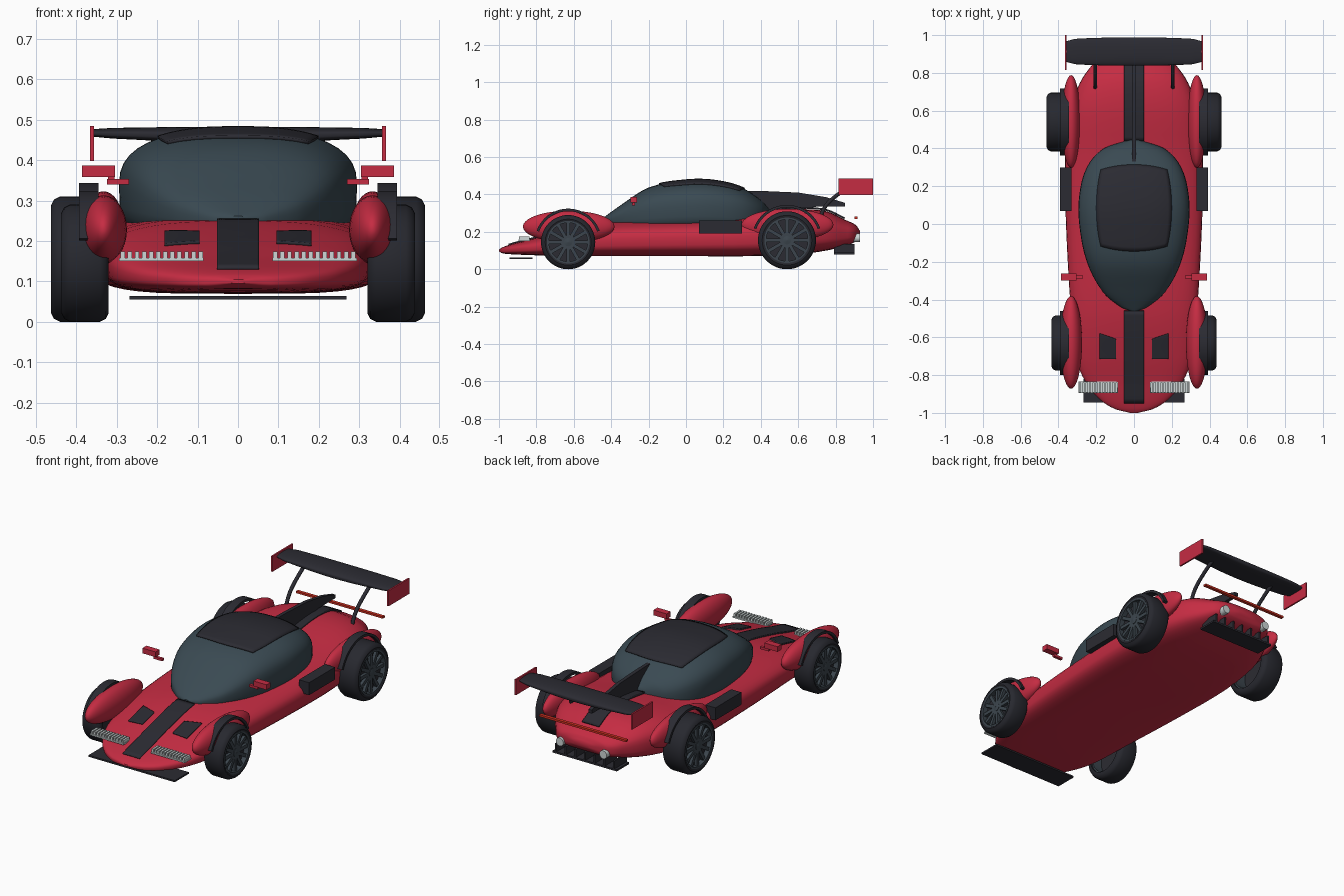
import bpy, bmesh, math
from mathutils import Matrix, Vector

if "Cube" in bpy.data.objects:
    bpy.data.objects.remove(bpy.data.objects["Cube"])


def material(name, color):
    m = bpy.data.materials.new(name)
    m.use_nodes = True
    m.diffuse_color = (*color, 1)
    m.node_tree.nodes["Principled BSDF"].inputs["Base Color"].default_value = (*color, 1)
    return m


RED = material("red paint", (0.56, 0.025, 0.055))
GLASS = material("slate glass", (0.042, 0.068, 0.085))
BLACK = material("black trim", (0.024, 0.024, 0.032))
TYRE = material("tyre rubber", (0.02, 0.021, 0.028))
RIM = material("rim grey", (0.045, 0.06, 0.075))
SILVER = material("light silver", (0.62, 0.68, 0.68))
LAMP = material("tail lamp red", (0.65, 0.03, 0.015))


def finish(name, bm, mat, mirror=False, smooth=True):
    """Turn a bmesh into a named, coloured object."""
    bmesh.ops.recalc_face_normals(bm, faces=bm.faces)
    mesh = bpy.data.meshes.new(name)
    bm.to_mesh(mesh)
    bm.free()
    mesh.materials.append(mat)
    ob = bpy.data.objects.new(name, mesh)
    bpy.context.collection.objects.link(ob)
    if smooth:
        bpy.ops.object.select_all(action="DESELECT")
        ob.select_set(True)
        bpy.context.view_layer.objects.active = ob
        bpy.ops.object.shade_smooth_by_angle(angle=math.radians(40))
    if mirror:
        ob.modifiers.new("Mirror", "MIRROR")
    return ob


def box(name, lo, hi, mat, mirror=False, bm=None):
    """Axis-aligned block between two corners."""
    own = bm is None
    bm = bm or bmesh.new()
    lo, hi = Vector(lo), Vector(hi)
    mtx = Matrix.Translation((lo + hi) / 2) @ Matrix.Diagonal((*(hi - lo), 1))
    bmesh.ops.create_cube(bm, size=1, matrix=mtx)
    return finish(name, bm, mat, mirror, False) if own else None


def sample(stations, p):
    """Smoothly interpolate a station list at position p."""
    n = len(stations)
    i = max(k for k in range(n - 1) if k == 0 or stations[k][0] <= p)
    a, b = stations[i], stations[i + 1]
    pre, post = stations[max(i - 1, 0)], stations[min(i + 2, n - 1)]
    h = b[0] - a[0]
    t = min(max((p - a[0]) / h, 0), 1)
    out = []
    for k in range(1, len(a)):
        ma = (b[k] - pre[k]) / (b[0] - pre[0]) * h
        mb = (post[k] - a[k]) / (post[0] - a[0]) * h
        out.append(a[k] * (1 - t)**2 * (1 + 2 * t) + ma * t * (1 - t)**2
                   + b[k] * t * t * (3 - 2 * t) - mb * t * t * (1 - t))
    return out


def loft(name, stations, mat, power=2.5, across=False, centre=0, steps=4, sides=40):
    """Rounded cross-sections (position, half width, bottom, top) joined in a skin."""
    bm = bmesh.new()
    rings = []
    spots = [a[0] + (b[0] - a[0]) * s / steps
             for a, b in zip(stations, stations[1:]) for s in range(steps)]
    for p in spots + [stations[-1][0]]:
        w, z0, z1 = sample(stations, p)
        ring = []
        for k in range(sides):
            t = math.tau * k / sides
            c, s = math.cos(t), math.sin(t)
            e = power if s > 0 else 4
            u = w * math.copysign(abs(c)**(2 / e), c) + centre
            z = (z0 + z1) / 2 + (z1 - z0) / 2 * math.copysign(abs(s)**(2 / e), s)
            ring.append(bm.verts.new((p, u, z) if across else (u, p, z)))
        rings.append(ring)
    for r, q in zip(rings, rings[1:]):
        for k in range(sides):
            j = (k + 1) % sides
            bm.faces.new((r[k], r[j], q[j], q[k]))
    bm.faces.new(rings[0])
    bm.faces.new(rings[-1])
    return finish(name, bm, mat)


def patch(name, stations, x0, x1, y0, y1, mat, rounding=0, slant=0, lift=0.007, mirror=False):
    """Thin panel laid on the top of a lofted skin."""
    bm = bmesh.new()
    n = 20
    grid = []
    for i in range(n + 1):
        for j in range(n + 1):
            u, v = 2 * i / n - 1, 2 * j / n - 1
            x = (x0 + x1) / 2 + (x1 - x0) / 2 * u * math.sqrt(1 - rounding * v * v)
            y = (y0 + y1) / 2 + (y1 - y0) / 2 * v * math.sqrt(1 - rounding * u * u)
            y += slant * (u + 1) * (v + 1) / 4
            w, a, b = sample(stations, y)
            z = (a + b) / 2 + (b - a) / 2 * max(1 - abs(x / w)**2.5, 0)**0.4
            grid.append(bm.verts.new((x, y, z + lift)))
    for i in range(n):
        for j in range(n):
            k = i * (n + 1) + j
            bm.faces.new((grid[k], grid[k + n + 1], grid[k + n + 2], grid[k + 1]))
    ob = finish(name, bm, mat, mirror)
    ob.modifiers.new("Thickness", "SOLIDIFY").thickness = 0.009


def lathe(name, profile, y, z, mat, start=0, end=360, steps=48):
    """Closed (x, radius) profile turned about a wheel axle, mirrored to both sides."""
    bm = bmesh.new()
    full = end - start == 360
    rings = []
    for i in range(steps if full else steps + 1):
        t = math.radians(start + (end - start) * i / steps)
        rings.append([bm.verts.new((x, y + r * math.cos(t), z + r * math.sin(t))) for x, r in profile])
    n = len(profile)
    for a, b in zip(rings, rings[1:] + (rings[:1] if full else [])):
        for k in range(n):
            j = (k + 1) % n
            bm.faces.new((a[k], a[j], b[j], b[k]))
    if not full:
        bm.faces.new(rings[0])
        bm.faces.new(rings[-1])
    return finish(name, bm, mat, True)


def ellipsoid(name, centre, radii, mat):
    bm = bmesh.new()
    mtx = Matrix.Translation(centre) @ Matrix.Diagonal((*radii, 1)) @ Matrix.Rotation(math.pi / 2, 4, "X")
    bmesh.ops.create_uvsphere(bm, u_segments=32, v_segments=20, radius=1, matrix=mtx)
    return finish(name, bm, mat, True)


# Main shell and cockpit
BODY = [(-1, .02, .095, .105), (-.98, .1, .085, .118), (-.93, .18, .08, .135),
        (-.84, .255, .076, .158), (-.7, .31, .072, .198), (-.45, .335, .07, .25),
        (0, .36, .07, .27), (.35, .365, .07, .29), (.6, .34, .08, .32), (.75, .285, .1, .31),
        (.85, .215, .125, .265), (.91, .15, .15, .235), (.93, .05, .18, .205)]
CANOPY = [(-.46, .02, .24, .262), (-.44, .07, .23, .277), (-.36, .165, .22, .335),
          (-.2, .25, .2, .437), (0, .29, .2, .474), (.15, .29, .2, .472),
          (.3, .25, .2, .435), (.4, .16, .22, .37), (.445, .03, .24, .32)]
WING = [(-.358, .055, .458, .477), (-.3, .068, .453, .48), (0, .075, .441, .483),
        (.3, .068, .453, .48), (.358, .055, .458, .477)]
loft("body_shell", BODY, RED)
loft("canopy", CANOPY, GLASS)
patch("roof_panel", CANOPY, -.2, .2, -.145, .315, BLACK, rounding=.22)
patch("hood_stripe", BODY, -.052, .052, -.95, -.46, BLACK)
patch("rear_stripe", BODY, -.052, .052, .44, .85, BLACK, lift=.012)
patch("hood_vent", BODY, .095, .182, -.715, -.61, BLACK, slant=.03, mirror=True)

# Spine fin behind the cockpit
bm = bmesh.new()
outline = [(.28, .42), (.42, .418), (.6, .41), (.75, .385), (.85, .355), (.85, .335), (.7, .335), (.42, .29)]
face = bm.faces.new([bm.verts.new((-.01, y, z)) for y, z in outline])
out = bmesh.ops.extrude_face_region(bm, geom=[face])
bmesh.ops.translate(bm, vec=(.02, 0, 0), verts=[v for v in out["geom"] if isinstance(v, bmesh.types.BMVert)])
finish("spine_fin", bm, BLACK, smooth=False)

# Fenders, arches and wheels: name, axle y, radius, inner x, outer x
for name, y, r, xi, xo in (("front", -.63, .145, .32, .438), ("rear", .54, .155, .33, .463)):
    front = name == "front"
    ellipsoid(name + "_fender", (.333, y + .003, .228 if front else .238),
              (.058 if front else .05, .245, .085), RED)
    lathe(name + "_arch", [(.345, r + .02), (.393, r + .02), (.393, r + .034), (.345, r + .034)],
          y, r, BLACK, 20, 160)
    rr = r * .77
    e = .022
    lathe(name + "_tyre", [(xi, rr), (xi, r - e), (xi + e / 3, r - e / 3), (xi + e, r),
                           (xo - e, r), (xo - e / 3, r - e / 3), (xo, r - e), (xo - .004, rr)], y, r, TYRE)
    lathe(name + "_rim_ring", [(xi + .01, rr - .008), (xi + .01, rr + .002),
                               (xo - .002, rr + .002), (xo - .002, rr - .008)], y, r, RIM)
    lathe(name + "_brake_disc", [(xo - .05, .001), (xo - .05, rr), (xo - .03, rr), (xo - .03, .001)], y, r, BLACK)
    lathe(name + "_hub", [(xo - .04, .001), (xo - .04, .022), (xo - .008, .022), (xo - .004, .001)], y, r, RIM)
    bm = bmesh.new()
    for k in range(12):
        spin = Matrix.Translation((xo - .018, y, r)) @ Matrix.Rotation(math.tau * k / 12, 4, "X")
        bmesh.ops.create_cube(bm, size=1, matrix=spin @ Matrix.Translation((0, 0, rr / 2))
                              @ Matrix.Diagonal((.016, .019, rr, 1)))
    finish(name + "_spokes", bm, RIM, True, False)

# Side intakes and mirrors
box("side_intake", (.33, .07, .19), (.393, .3, .26), BLACK, True)
box("mirror", (.304, -.298, .358), (.386, -.262, .387), RED, True)
box("mirror_stalk", (.27, -.288, .34), (.324, -.272, .353), RED, True)
box("mirror_link", (.306, -.284, .345), (.322, -.276, .365), RED, True)

# Nose: splitter and ribbed lamps
box("splitter", (-.268, -.945, .055), (.268, -.82, .064), BLACK)
bm = bmesh.new()
box("", (.085, -.895, .15), (.295, -.835, .158), SILVER, bm=bm)
for k in range(12):
    x = .087 + k * .0175
    box("", (x, -.892, .156), (x + .011, -.838, .174), SILVER, bm=bm)
finish("headlamp", bm, SILVER, True, False)

# Rear wing with end plates and curved struts
loft("rear_wing", WING, BLACK, power=2.2, across=True, centre=.913, steps=6)
box("wing_end_plate", (.357, .815, .398), (.366, 1, .485), RED, True)
for side, x in (("left", .205), ("right", -.205)):
    curve = bpy.data.curves.new(side + "_wing_strut", "CURVE")
    curve.dimensions = "3D"
    curve.bevel_depth = .01
    curve.use_fill_caps = True
    line = curve.splines.new("NURBS")
    path = [(.72, .28), (.735, .33), (.78, .38), (.84, .42), (.9, .46)]
    line.points.add(len(path) - 1)
    for pt, (y, z) in zip(line.points, path):
        pt.co = (x, y, z, 1)
    line.use_endpoint_u = True
    curve.materials.append(BLACK)
    bpy.context.collection.objects.link(bpy.data.objects.new(side + "_wing_strut", curve))

# Tail: lamp bar, exhausts and finned diffuser
box("tail_lamp", (-.27, .9, .27), (.27, .918, .281), LAMP)
bm = bmesh.new()
bmesh.ops.create_cone(bm, cap_ends=True, segments=24, radius1=.023, radius2=.023, depth=.09,
                      matrix=Matrix.Translation((.135, .885, .168)) @ Matrix.Rotation(math.pi / 2, 4, "X"))
finish("exhaust", bm, SILVER, True)
bm = bmesh.new()
box("", (-.2, .79, .08), (.2, .9, .09), BLACK, bm=bm)
for k in range(7):
    x = -.18 + k * .06
    box("", (x - .005, .79, .085), (x + .005, .9, .135), BLACK, bm=bm)
finish("diffuser", bm, BLACK, smooth=False)
